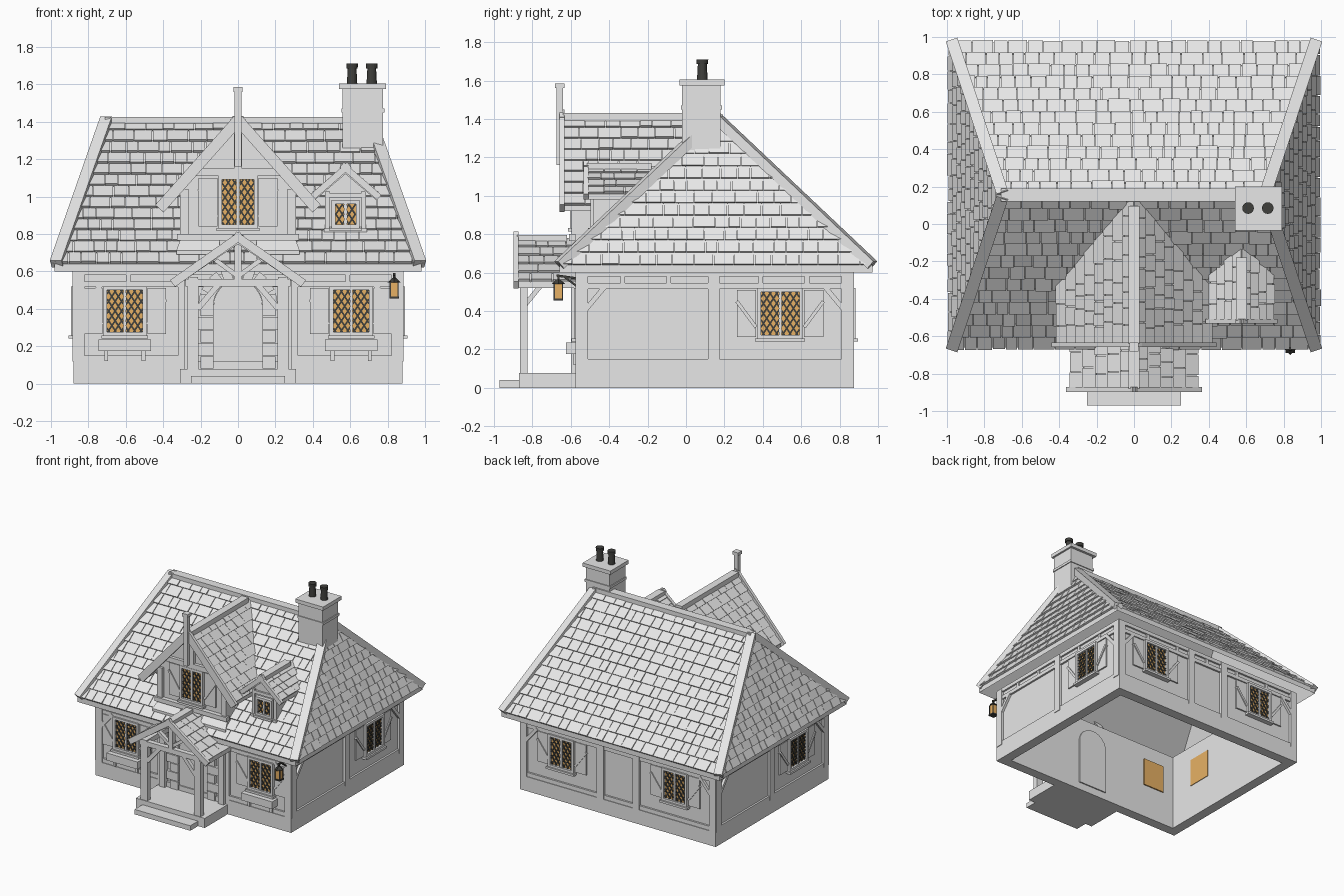
import bpy, bmesh, math, random
from mathutils import Vector, Matrix

random.seed(4)
cube = bpy.data.objects.get("Cube")
if cube:
    bpy.data.objects.remove(cube)


def material(name, color):
    m = bpy.data.materials.new(name)
    m.use_nodes = True
    m.diffuse_color = color + (1,)
    m.node_tree.nodes["Principled BSDF"].inputs["Base Color"].default_value = color + (1,)
    return m


GREY = material("pale grey", (0.8, 0.8, 0.8))
AMBER = material("amber glass", (1.0, 0.55, 0.16))
DARK = material("dark iron", (0.05, 0.05, 0.045))
COLORS = {"window_panes": AMBER, "lantern_glass": AMBER, "window_lattice": DARK,
          "chimney_pots": DARK, "lantern_frame": DARK}
parts = {}


def part(name):
    return parts.setdefault(name, bmesh.new()) if name not in parts else parts[name]


def box(name, x0, x1, y0, y1, z0, z1):
    mid = Matrix.Translation(((x0 + x1) / 2, (y0 + y1) / 2, (z0 + z1) / 2))
    size = Matrix.Diagonal((abs(x1 - x0), abs(y1 - y0), abs(z1 - z0), 1))
    bmesh.ops.create_cube(part(name), size=1, matrix=mid @ size)


def beam(name, a, b, w, h):
    a, b = Vector(a), Vector(b)
    rot = (b - a).to_track_quat('X', 'Z').to_matrix().to_4x4()
    size = Matrix.Diagonal(((b - a).length, w, h, 1))
    bmesh.ops.create_cube(part(name), size=1, matrix=Matrix.Translation((a + b) / 2) @ rot @ size)


def prism(name, poly, offsets):
    bm = part(name)
    a = [bm.verts.new(p) for p in poly]
    b = [bm.verts.new(Vector(p) + Vector(o)) for p, o in zip(poly, offsets)]
    bm.faces.new(a)
    bm.faces.new(b[::-1])
    for i in range(len(a)):
        j = (i + 1) % len(a)
        bm.faces.new((a[i], b[i], b[j], a[j]))


def cone(name, x, y, z0, z1, r0, r1, n=16):
    bmesh.ops.create_cone(part(name), cap_ends=True, segments=n, radius1=r0, radius2=r1,
                          depth=z1 - z0, matrix=Matrix.Translation((x, y, (z0 + z1) / 2)))


def slope(name, p0, p1, q0, q1, rows, drop=0.04):
    """Roof slab from eave p0-p1 to top q0-q1, laid with courses of tiles."""
    p0, p1, q0, q1 = map(Vector, (p0, p1, q0, q1))
    prism(name + "_slab", [p0, p1, q1, q0], [(0, 0, -drop)] * 4)
    u = (p1 - p0).normalized()
    n = u.cross(q0 - p0).normalized()
    n *= 1 if n.z > 0 else -1
    for r in range(rows):
        lo, hi = r / rows, (r + 1) / rows
        A, B, C, D = p0.lerp(q0, lo), p1.lerp(q1, lo), p0.lerp(q0, hi), p1.lerp(q1, hi)
        a, b, c, d = [(v - p0).dot(u) for v in (A, B, C, D)]
        low, high = A - u * a, C - u * c
        cuts = [a]
        while cuts[-1] < b - 0.14:
            cuts.append(cuts[-1] + random.uniform(0.06, 0.12))
        cuts.append(b)
        for i in range(len(cuts) - 1):
            l, e = cuts[i] + 0.002, cuts[i + 1] - 0.002
            tl = c if i == 0 else max(l, c)
            te = d if i == len(cuts) - 2 else min(e, d)
            te = max(te, tl + 0.001)
            up = n * random.uniform(0.013, 0.02)
            prism(name + "_tiles", [low + u * l, low + u * e, high + u * te, high + u * tl],
                  [up, up, n * 0.005, n * 0.005])


# Facade coordinates: along the wall, height, and distance out of it
FRONT, BACK = ("x", -1, -0.555), ("x", 1, 0.855)
LEFT, RIGHT = ("y", 1, 0.865), ("y", -1, -0.865)


def at(side, u, z, d):
    axis, sign, plane = side
    return Vector((u, plane + sign * d, z) if axis == "x" else (plane + sign * d, u, z))


def plate(name, side, u0, u1, z0, z1, d0, d1):
    a, b = at(side, u0, z0, d0), at(side, u1, z1, d1)
    box(name, a.x, b.x, a.y, b.y, a.z, b.z)


def strut(name, side, a, b, w, d):
    beam(name, at(side, *a, d / 2), at(side, *b, d / 2), d, w)


def window(side, u, z0, z1, half, depth=0.07, shutter=0.1):
    plate("window_panes", side, u - half, u + half, z0, z1, -depth, 0.008)
    for k in (-1, 1):
        plate("window_frames", side, u + k * half, u + k * (half + 0.02), z0 - 0.02, z1 + 0.02, 0, 0.028)
    for z in (z0 - 0.02, z1):
        plate("window_frames", side, u - half, u + half, z, z + 0.02, 0, 0.028)
    plate("window_frames", side, u - 0.007, u + 0.007, z0, z1, 0, 0.022)
    plate("window_sills", side, u - half - 0.03, u + half + 0.03, z0 - 0.035, z0 - 0.018, 0, 0.04)
    # Leaded diamonds
    s, step = 1.5, 0.052
    for k in (-1, 1):
        for i in range(-12, 13):
            c = (z0 + z1) / 2 + (i + 0.5) * step
            ends = sorted((k * (z0 - c) / s, k * (z1 - c) / s))
            lo, hi = max(ends[0], -half), min(ends[1], half)
            if hi - lo > 0.005:
                beam("window_lattice", at(side, u + lo, c + k * s * lo, 0.011),
                     at(side, u + hi, c + k * s * hi, 0.011), 0.007, 0.009)
        # Braced shutters
        if shutter:
            a, b = u + k * (half + 0.025), u + k * (half + 0.025 + shutter)
            plate("shutters", side, a, b, z0 - 0.01, z1 + 0.01, 0, 0.012)
            strut("shutters", side, (a, z0 + 0.04), (b, z1 - 0.05), 0.018, 0.02)


# Plinth and hollow walls
for nm, ox, y0, y1, z0, z1 in (("plinth", 0.88, -0.575, 0.875, 0, 0.117), ("walls", 0.865, -0.555, 0.855, 0.117, 0.62)):
    for k in (-1, 1):
        box(nm, k * 0.8, k * ox, y0, y1, z0, z1)
    box(nm, -0.8, 0.8, y0, -0.495, z0, z1)
    box(nm, -0.8, 0.8, 0.795, y1, z0, z1)

# Timber frame on all four walls
for side, lo, hi, posts in ((FRONT, -0.88, 0.88, (-0.29, 0.29)), (BACK, -0.88, 0.88, (-0.16, 0.16)),
                            (LEFT, -0.57, 0.87, (0.145,)), (RIGHT, -0.57, 0.87, (0.155,))):
    for z0, z1 in ((0.117, 0.15), (0.515, 0.545), (0.58, 0.61)):
        if side == FRONT and z0 < 0.5:
            plate("timber_rails", side, lo, -0.24, z0, z1, 0, 0.015)
            plate("timber_rails", side, 0.24, hi, z0, z1, 0, 0.015)
        else:
            plate("timber_rails", side, lo, hi, z0, z1, 0, 0.015)
    for u in (lo + 0.03, hi - 0.03) + posts:
        plate("timber_posts", side, u - 0.03, u + 0.03, 0.117, 0.6, 0, 0.02)
    for u, k in ((lo + 0.05, 1), (hi - 0.05, -1)):
        strut("timber_braces", side, (u, 0.41), (u + k * 0.1, 0.53), 0.025, 0.02)
    for i in range(1, 6):
        u = lo + (hi - lo) * i / 6
        plate("timber_studs", side, u - 0.012, u + 0.012, 0.545, 0.58, 0, 0.012)

# Ground floor windows, with flower boxes at the front
for k in (-1, 1):
    window(FRONT, k * 0.605, 0.275, 0.5, 0.095)
    window(BACK, k * 0.51, 0.275, 0.5, 0.095)
    plate("flower_boxes", FRONT, k * 0.605 - 0.14, k * 0.605 + 0.14, 0.175, 0.235, 0, 0.07)
    for j in (-1, 1):
        u = k * 0.605 + j * 0.1
        plate("box_brackets", FRONT, u - 0.01, u + 0.01, 0.12, 0.175, 0, 0.03)
window(LEFT, 0.49, 0.275, 0.5, 0.1)
window(RIGHT, -0.18, 0.275, 0.5, 0.1)

# Main hipped roof
EX, Y0, Y1, EZ, RX, RY, RZ = 0.98, -0.66, 0.97, 0.64, 0.70, 0.155, 1.41
slope("main_roof_front", (-EX, Y0, EZ), (EX, Y0, EZ), (-RX, RY, RZ), (RX, RY, RZ), 13)
slope("main_roof_back", (-EX, Y1, EZ), (EX, Y1, EZ), (-RX, RY, RZ), (RX, RY, RZ), 13)
for k, nm in ((1, "left"), (-1, "right")):
    slope("main_roof_" + nm, (k * EX, Y0, EZ), (k * EX, Y1, EZ), (k * RX, RY, RZ), (k * RX, RY, RZ), 12)
    for y in (Y0, Y1):
        beam("hip_caps", (k * (EX - 0.01), y, EZ), (k * RX, RY, RZ), 0.065, 0.05)
box("ridge_cap", -0.71, 0.71, 0.12, 0.19, 1.39, 1.425)


def roof_y(z):
    return Y0 + (z - EZ) * (RY - Y0) / (RZ - EZ)


def gable_roof(name, cx, half, ze, zp, yf, back, rows, board):
    for k, side in ((-1, "_right"), (1, "_left")):
        x = cx + k * half
        slope(name + side, (x, yf, ze), (x, back(ze), ze), (cx, yf, zp), (cx, back(zp), zp), rows, 0.03)
        beam(name + "_bargeboards", (x + k * 0.015, yf - 0.005, ze - 0.015), (cx - k * 0.02, yf - 0.005, zp + 0.02), 0.025, board)
    box(name + "_ridge", cx - 0.03, cx + 0.03, yf, back(zp) - 0.06, zp - 0.02, zp + 0.02)


def gable_wall(name, cx, w, zb, zw, zp, yw):
    pts = [(-w, zb), (w, zb), (w, zw), (0, zp), (-w, zw)]
    prism(name, [(cx + x, yw, z) for x, z in pts], [(0, roof_y(z) + 0.005 - yw, 0) for x, z in pts])


# Large front gable
gable_roof("gable_roof", 0, 0.405, 0.95, 1.41, -0.64, roof_y, 8, 0.06)
gable_wall("gable_wall", 0, 0.31, 0.73, 1.03, 1.38, -0.575)
GABLE = ("x", -1, -0.575)
window(GABLE, 0, 0.85, 1.09, 0.085, 0.02, 0.1)
plate("gable_timbers", GABLE, -0.325, 0.325, 0.765, 0.8, 0, 0.035)
plate("gable_timbers", GABLE, -0.23, 0.23, 1.11, 1.15, 0, 0.025)
plate("gable_timbers", GABLE, -0.022, 0.022, 1.15, 1.38, 0, 0.025)
for k in (-1, 1):
    plate("gable_timbers", GABLE, k * 0.265, k * 0.31, 0.8, 1.04, 0, 0.02)
    prism("gable_skirt", [(k * 0.33, -0.63, 0.71), (k * 0.1, -0.63, 0.71), (k * 0.1, -0.575, 0.765), (k * 0.31, -0.575, 0.765)],
          [(0, 0, -0.02)] * 4)
box("finial", -0.018, 0.018, -0.675, -0.64, 1.16, 1.565)
box("finial", -0.025, 0.025, -0.682, -0.633, 1.56, 1.585)

# Small dormer
gable_roof("dormer_roof", 0.575, 0.165, 1.01, 1.15, -0.515, roof_y, 4, 0.035)
gable_wall("dormer_wall", 0.575, 0.11, 0.82, 1.03, 1.12, -0.47)
DORMER = ("x", -1, -0.47)
window(DORMER, 0.575, 0.85, 0.96, 0.055, 0.01, 0)
for k in (-1, 1):
    plate("dormer_posts", DORMER, 0.575 + k * 0.085, 0.575 + k * 0.11, 0.82, 1.03, 0, 0.015)
plate("dormer_posts", DORMER, 0.46, 0.69, 0.81, 0.83, 0, 0.025)
plate("dormer_posts", DORMER, 0.49, 0.66, 0.995, 1.02, 0, 0.015)

# Porch: floor, step, posts, truss and roof
box("porch_floor", -0.31, 0.31, -0.87, -0.56, 0, 0.078)
box("porch_step", -0.25, 0.25, -0.97, -0.87, 0, 0.04)
gable_roof("porch_roof", 0, 0.335, 0.55, 0.775, -0.88, lambda z: -0.56, 5, 0.045)
box("porch_beams", -0.28, 0.28, -0.865, -0.825, 0.52, 0.56)
box("porch_beams", -0.018, 0.018, -0.865, -0.83, 0.56, 0.75)
for k in (-1, 1):
    box("porch_posts", k * 0.21, k * 0.27, -0.865, -0.825, 0.078, 0.53)
    box("porch_posts", k * 0.24, k * 0.29, -0.6, -0.555, 0.078, 0.55)
    box("porch_beams", k * 0.215, k * 0.265, -0.87, -0.56, 0.53, 0.57)
    beam("porch_braces", (k * 0.215, -0.845, 0.4), (k * 0.1, -0.845, 0.535), 0.03, 0.03)
    beam("porch_braces", (k * 0.24, -0.84, 0.43), (k * 0.24, -0.75, 0.54), 0.03, 0.025)
    beam("porch_braces", (k * 0.01, -0.845, 0.58), (k * 0.12, -0.845, 0.66), 0.03, 0.025)

# Arched door with a stone surround
arc = [math.radians(a) for a in range(0, 181, 15)]
door = [(0.13 * math.cos(a), 0.42 + 0.13 * math.sin(a)) for a in arc] + [(-0.13, 0.06), (0.13, 0.06)]
prism("door", [(x, -0.565, z) for x, z in door], [(0, 0.08, 0)] * len(door))
for i in range(5):
    for k in (-1, 1):
        plate("door_stones", FRONT, k * 0.13, k * (0.235 if i % 2 else 0.2), 0.08 + i * 0.07, 0.145 + i * 0.07, 0, 0.03)
for i in range(9):
    a = math.radians(10 + i * 20)
    c, s = math.cos(a), math.sin(a)
    beam("door_stones", (0.13 * c, -0.57, 0.42 + 0.13 * s), (0.21 * c, -0.57, 0.42 + 0.21 * s), 0.03, 0.05)

# Chimney
box("chimney", 0.56, 0.775, -0.02, 0.18, 1.19, 1.58)
box("chimney_cap", 0.54, 0.79, -0.035, 0.2, 1.575, 1.605)
box("chimney_band", 0.553, 0.782, -0.027, 0.187, 1.45, 1.47)
for x in (0.61, 0.715):
    cone("chimney_pots", x, 0.085, 1.6, 1.69, 0.028, 0.023)
    cone("chimney_pots", x, 0.085, 1.685, 1.71, 0.03, 0.031)

# Hanging lantern
LX, LY = 0.835, -0.665
beam("lantern_frame", (LX, -0.57, 0.57), (LX, LY - 0.01, 0.585), 0.012, 0.012)
beam("lantern_frame", (LX, -0.57, 0.53), (LX, -0.63, 0.575), 0.01, 0.01)
box("lantern_glass", LX - 0.02, LX + 0.02, LY - 0.02, LY + 0.02, 0.465, 0.54)
box("lantern_frame", LX - 0.025, LX + 0.025, LY - 0.025, LY + 0.025, 0.455, 0.466)
cone("lantern_frame", LX, LY, 0.54, 0.565, 0.036, 0.01, 4)
box("lantern_frame", LX - 0.005, LX + 0.005, LY - 0.005, LY + 0.005, 0.56, 0.59)
for i in (-1, 1):
    for j in (-1, 1):
        x, y = LX + i * 0.021, LY + j * 0.021
        box("lantern_frame", x - 0.003, x + 0.003, y - 0.003, y + 0.003, 0.46, 0.545)

# Turn each part into an object
for name, bm in parts.items():
    bmesh.ops.recalc_face_normals(bm, faces=bm.faces)
    mesh = bpy.data.meshes.new(name)
    bm.to_mesh(mesh)
    bm.free()
    mesh.materials.append(COLORS.get(name, GREY))
    bpy.context.collection.objects.link(bpy.data.objects.new(name, mesh))
